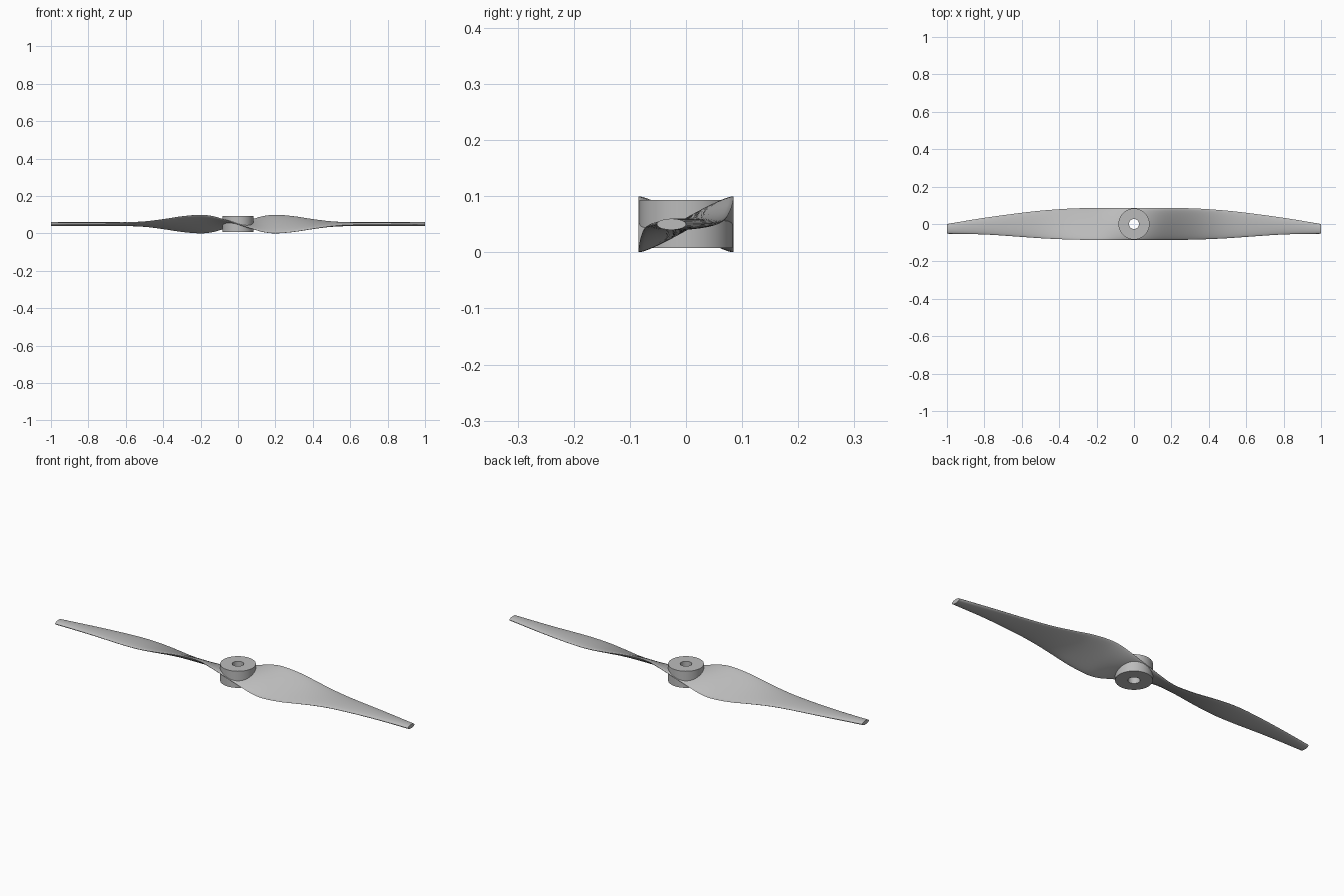
import bpy, bmesh, math

cube = bpy.data.objects.get("Cube")
if cube:
    bpy.data.objects.remove(cube, do_unlink=True)

MID_Z = 0.05
HALF_THICK = 0.01
HUB_R, BORE_R = 0.083, 0.027
HUB_BOTTOM, HUB_TOP = 0.008, 0.093

# Distance from hub, back edge y, front edge y, edge rise from twist
STATIONS = [
    (0.0, 0.085, -0.085, 0.0),
    (0.08, 0.085, -0.085, 0.026),
    (0.14, 0.085, -0.085, 0.043),
    (0.2, 0.085, -0.085, 0.049),
    (0.3, 0.084, -0.084, 0.041),
    (0.4, 0.079, -0.081, 0.025),
    (0.5, 0.071, -0.076, 0.011),
    (0.6, 0.06, -0.069, 0.004),
    (0.8, 0.033, -0.056, 0.001),
    (1.0, 0.0, -0.052, 0.0),
]

grey = bpy.data.materials.new("grey plastic")
grey.use_nodes = True
colour = (0.5, 0.5, 0.5, 1)
grey.diffuse_color = colour
grey.node_tree.nodes["Principled BSDF"].inputs["Base Color"].default_value = colour


def section_at(d):
    """Smoothly interpolate the station values at distance d."""
    last = len(STATIONS) - 1
    i = max(k for k in range(last) if STATIONS[k][0] <= d)
    p, q = STATIONS[i], STATIONS[i + 1]
    before, after = STATIONS[max(i - 1, 0)], STATIONS[min(i + 2, last)]
    span = q[0] - p[0]
    t = (d - p[0]) / span
    out = []
    for k in range(1, len(p)):
        m0 = (q[k] - before[k]) / (q[0] - before[0]) * span
        m1 = (after[k] - p[k]) / (after[0] - p[0]) * span
        out.append((2*t**3 - 3*t**2 + 1) * p[k] + (t**3 - 2*t**2 + t) * m0
                   + (3*t**2 - 2*t**3) * q[k] + (t**3 - t**2) * m1)
    return out


def finish(name, bm):
    bmesh.ops.recalc_face_normals(bm, faces=bm.faces)
    mesh = bpy.data.meshes.new(name)
    bm.to_mesh(mesh)
    bm.free()
    obj = bpy.data.objects.new(name, mesh)
    bpy.context.collection.objects.link(obj)
    mesh.materials.append(grey)
    return obj


def loft(name, rings, closed=False):
    """Skin a list of rings, capping the ends or joining them up."""
    bm = bmesh.new()
    loops = [[bm.verts.new(co) for co in ring] for ring in rings]
    n = len(loops[0])
    pairs = list(zip(loops, loops[1:]))
    if closed:
        pairs.append((loops[-1], loops[0]))
    else:
        bm.faces.new(loops[0])
        bm.faces.new(loops[-1])
    for a, b in pairs:
        for j in range(n):
            k = (j + 1) % n
            bm.faces.new((a[j], a[k], b[k], b[j]))
    return finish(name, bm)


def circle(radius, z, n=64):
    return [(radius * math.cos(2 * math.pi * j / n),
             radius * math.sin(2 * math.pi * j / n), z) for j in range(n)]


def blade_ring(x, n=32):
    back, front, rise = section_at(abs(x))
    rise = math.copysign(rise, x)
    half, mid = (back - front) / 2, (back + front) / 2
    chord = math.hypot(half, rise)
    c, s = half / chord, rise / chord
    ring = []
    for j in range(n):
        a = 2 * math.pi * j / n
        u, v = chord * math.cos(a), HALF_THICK * math.sin(a)
        ring.append((x, mid + u * c - v * s, MID_Z + u * s + v * c))
    return ring


# Twisted blade running through the hub, tip to tip
steps = 120
blade = loft("twisted_blades", [blade_ring(2 * i / steps - 1) for i in range(steps + 1)])

# Shaft hole through the blade
cutter = loft("bore_cutter", [circle(BORE_R, -0.1), circle(BORE_R, 0.2)])
cutter.hide_render = True
cut = blade.modifiers.new("bore", "BOOLEAN")
cut.operation = "DIFFERENCE"
cut.solver = "EXACT"
cut.object = cutter
bpy.context.view_layer.objects.active = blade
bpy.ops.object.modifier_apply(modifier=cut.name)
bpy.data.objects.remove(cutter, do_unlink=True)

# Hub tube
hub = loft("hub", [circle(HUB_R, HUB_BOTTOM), circle(HUB_R, HUB_TOP),
                   circle(BORE_R, HUB_TOP), circle(BORE_R, HUB_BOTTOM)], closed=True)

# Smooth surfaces with crisp rims
bpy.ops.object.select_all(action="DESELECT")
for obj in (blade, hub):
    obj.select_set(True)
bpy.context.view_layer.objects.active = blade
bpy.ops.object.shade_smooth_by_angle(angle=math.radians(35))
